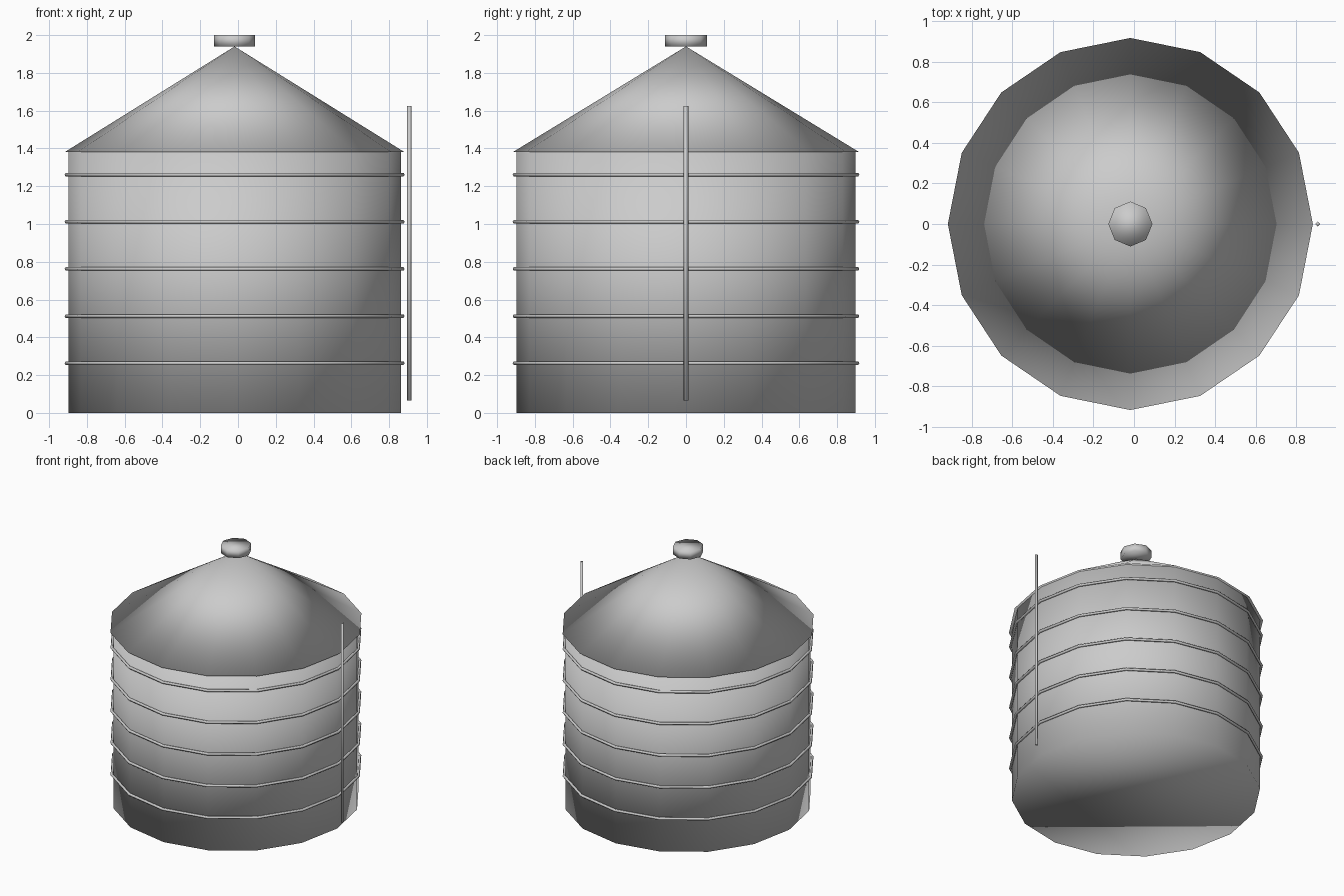
import bpy
from math import pi

if "Cube" in bpy.data.objects:
    bpy.data.objects.remove(bpy.data.objects["Cube"])

CX = -0.018          # tank axis (the pole shifts the centre)
SX = 0.981           # plan is very slightly narrower in x


def finish(name):
    ob = bpy.context.object
    ob.name = name
    ob.scale.x *= SX
    bpy.ops.object.transform_apply(location=False, rotation=True, scale=True)
    bpy.ops.object.shade_smooth()
    return ob


def drum(name, sides, r1, r2, z0, z1, x=CX):
    # cylinder or cone between two heights, corners on the axes
    bpy.ops.mesh.primitive_cone_add(vertices=sides, radius1=r1, radius2=r2,
                                    depth=z1 - z0, location=(x, 0, (z0 + z1) / 2))
    return finish(name)


# tank wall, roof and vent cap
drum("tank_body", 16, 0.897, 0.897, 0, 1.38)
drum("roof", 16, 0.918, 0, 1.38, 1.94)
drum("vent_cap", 8, 0.111, 0.111, 1.94, 2.0)

# hoops around the wall
for i in range(5):
    bpy.ops.mesh.primitive_torus_add(major_segments=16, minor_segments=6,
                                     major_radius=0.907, minor_radius=0.0105,
                                     location=(CX, 0, 0.263 + i * 0.2495))
    finish(f"hoop_{i + 1}")

# upright pipe beside the tank
drum("side_pipe", 4, 0.013, 0.013, 0.065, 1.625, x=0.907)
